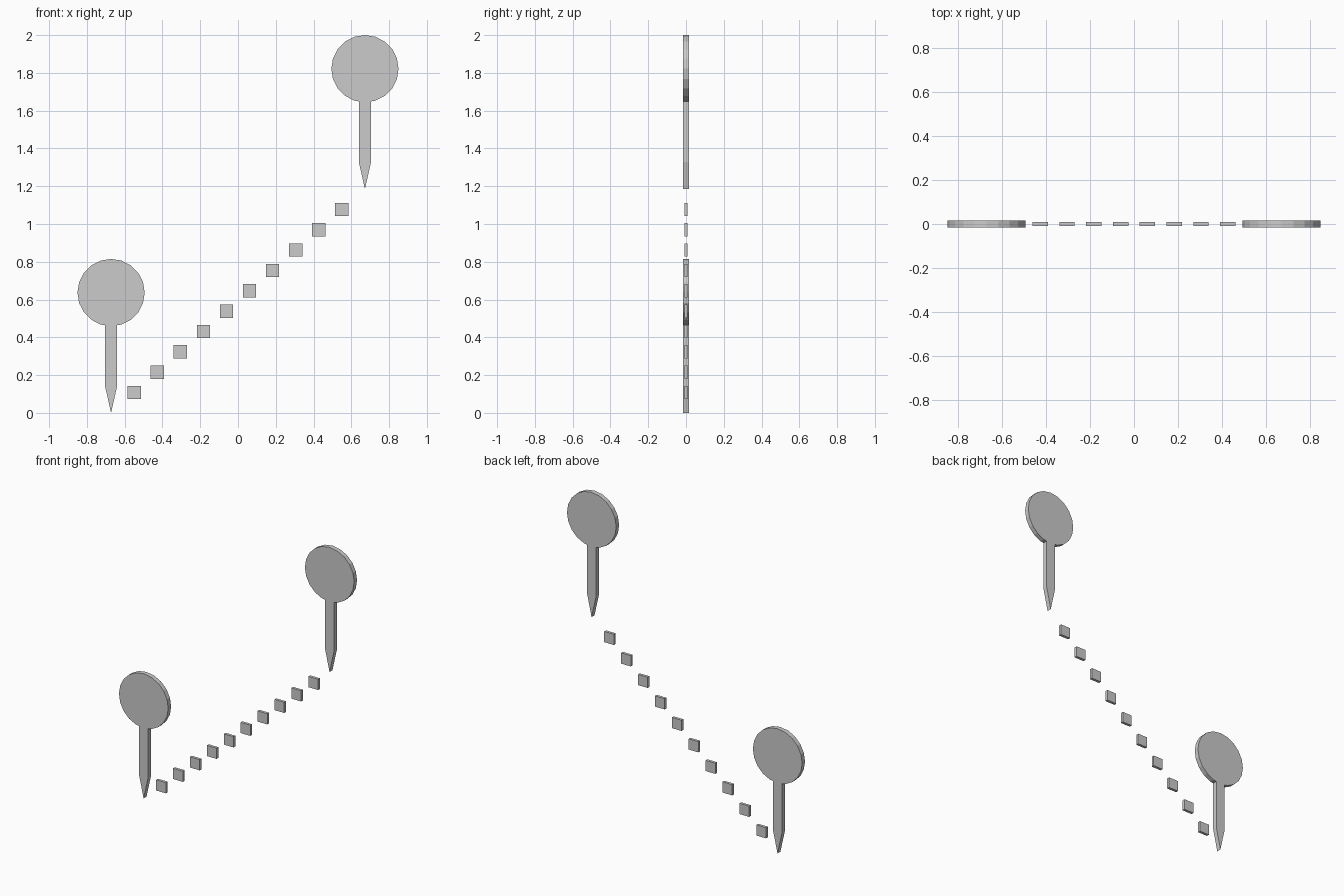
import bpy, bmesh, math

if "Cube" in bpy.data.objects:
    bpy.data.objects.remove(bpy.data.objects["Cube"])

PIN_X, RISE = 0.672, 1.185      # half spacing of the pins, height difference
R, DISC_Z = 0.178, 0.637        # pin head
STEM, TIP_Z = 0.032, 0.142      # stem half width, start of the taper


def plate(name, outline, depth, x, z):
    """Extrude an x-z outline along y, centred on y = 0."""
    bm = bmesh.new()
    face = bm.faces.new([bm.verts.new((px, -depth / 2, pz)) for px, pz in outline])
    res = bmesh.ops.extrude_face_region(bm, geom=[face])
    moved = [v for v in res["geom"] if isinstance(v, bmesh.types.BMVert)]
    bmesh.ops.translate(bm, verts=moved, vec=(0, depth, 0))
    bmesh.ops.recalc_face_normals(bm, faces=bm.faces)
    mesh = bpy.data.meshes.new(name)
    bm.to_mesh(mesh)
    bm.free()
    obj = bpy.data.objects.new(name, mesh)
    obj.location = (x, 0, z)
    bpy.context.collection.objects.link(obj)
    return obj


# Pin outline: 20-sided head (bottom corner replaced by the stem), stem and point
pin = [(R * math.sin(a), DISC_Z - R * math.cos(a))
       for a in (math.tau * i / 20 for i in range(1, 20))]
join_z = DISC_Z - R * 0.971
pin += [(-STEM, join_z), (-STEM, TIP_Z), (0, 0), (STEM, TIP_Z), (STEM, join_z)]

plate("lower_pin", pin, 0.03, -PIN_X, 0)
plate("upper_pin", pin, 0.03, PIN_X, RISE)

# Dotted path of small square tiles between the two points
h = 0.035
square = [(-h, -h), (h, -h), (h, h), (-h, h)]
for i in range(1, 11):
    t = i / 11
    plate(f"path_tile_{i}", square, 0.018, PIN_X * (2 * t - 1), RISE * t)
